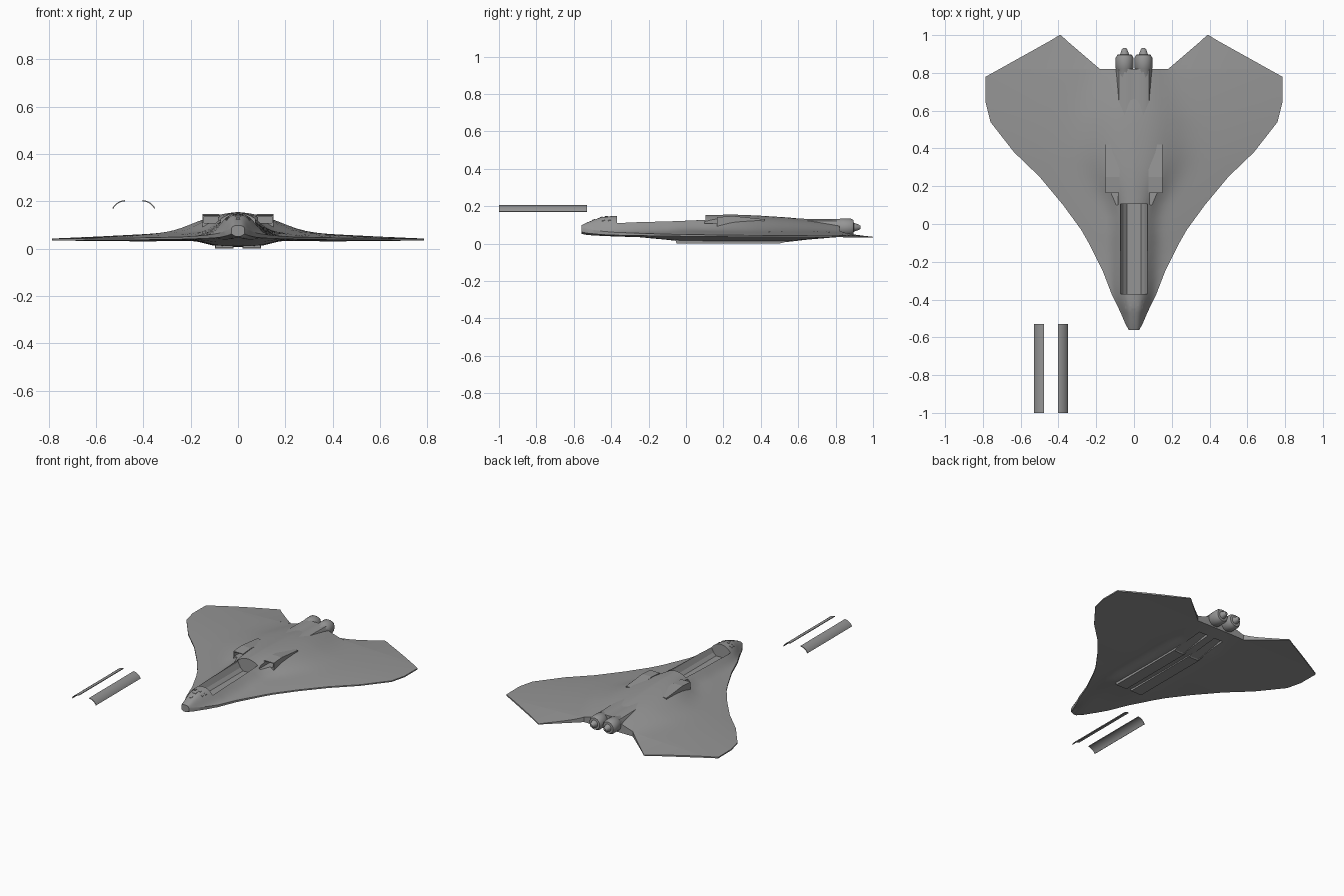
import bpy, bmesh, math
from mathutils import Vector

if "Cube" in bpy.data.objects:
    bpy.data.objects.remove(bpy.data.objects["Cube"])


def material(name, value):
    m = bpy.data.materials.new(name)
    m.use_nodes = True
    m.diffuse_color = (value, value, value, 1)
    m.node_tree.nodes["Principled BSDF"].inputs["Base Color"].default_value = (value, value, value, 1)
    return m


GREY = material("hull grey", 0.3)


def loft(name, rings, mirror=False, smooth=True):
    """Skin a list of equal-length closed rings and cap both ends."""
    bm = bmesh.new()
    rows = [[bm.verts.new(p) for p in ring] for ring in rings]
    n = len(rows[0])
    for a, b in zip(rows, rows[1:]):
        for i in range(n):
            j = (i + 1) % n
            bm.faces.new((a[i], a[j], b[j], b[i]))
    bm.faces.new(rows[0])
    bm.faces.new(rows[-1])
    bmesh.ops.recalc_face_normals(bm, faces=bm.faces)
    mesh = bpy.data.meshes.new(name)
    bm.to_mesh(mesh)
    bm.free()
    mesh.materials.append(GREY)
    ob = bpy.data.objects.new(name, mesh)
    bpy.context.collection.objects.link(ob)
    if mirror:
        ob.modifiers.new("mirror", 'MIRROR')
    if smooth:
        bpy.ops.object.select_all(action='DESELECT')
        ob.select_set(True)
        bpy.context.view_layer.objects.active = ob
        bpy.ops.object.shade_smooth_by_angle(angle=math.radians(32))
    return ob


def prism_x(name, profile, x0, x1, **kw):
    """Extrude a (y, z) profile sideways."""
    return loft(name, [[(x, y, z) for y, z in profile] for x in (x0, x1)], smooth=False, **kw)


def cut(target, cutter):
    mod = target.modifiers.new("cut", 'BOOLEAN')
    mod.operation = 'DIFFERENCE'
    mod.solver = 'EXACT'
    mod.object = cutter
    cutter.hide_render = True
    cutter.hide_set(True)


# Hull stations: y, half width, crown z, keel z, edge z, edge thickness, body radius
STATIONS = [
    (-.56, .028, .098, .052, .085, .022, .04),
    (-.53, .045, .112, .046, .078, .022, .045),
    (-.49, .062, .128, .043, .072, .02, .055),
    (-.45, .08, .142, .041, .066, .018, .07),
    (-.38, .115, .148, .038, .06, .015, .088),
    (-.25, .165, .15, .034, .055, .012, .095),
    (-.1, .24, .15, .02, .05, .01, .098),
    (-.03, .28, .15, .012, .049, .01, .1),
    (.1, .375, .152, .01, .047, .009, .105),
    (.25, .5, .155, .008, .045, .009, .18),
    (.38, .635, .15, .008, .044, .008, .22),
    (.54, .76, .14, .008, .043, .008, .22),
    (.64, .785, .13, .02, .043, .008, .2),
    (.78, .785, .112, .032, .042, .008, .16),
    (.82, .713, .106, .035, .041, .007, .15),
    (1.0, .39, .04, .031, .035, .004, .15)]


def station(y):
    for a, b in zip(STATIONS, STATIONS[1:]):
        if y <= b[0]:
            f = (y - a[0]) / (b[0] - a[0])
            return [p + (q - p) * f for p, q in zip(a, b)]
    return list(STATIONS[-1])


def span(y):
    return .785 if y > .7 else station(y)[1]


def top(x, y):
    _, _, crown, _, edge, _, radius = station(y)
    t = min(abs(x) / span(y), 1)
    rise = crown - edge
    wing = rise * .4 * min(1, max(0, y + .45) / .4)
    return edge + wing * (1 - t) + (rise - wing) * math.exp(-(abs(x) / radius) ** 3) * (1 - t ** 6)


def bottom(x, y):
    _, _, _, keel, edge, thick, _ = station(y)
    low = edge - thick
    return low - (low - keel) * math.exp(-(abs(x) / min(.15, .75 * span(y))) ** 4)


def section(y, xs):
    return [(x, y, top(x, y)) for x in xs] + [(x, y, bottom(x, y)) for x in reversed(xs)]


# Blended hull and wing
N = 20
spread = [math.copysign(abs(i / N) ** 1.4, i) for i in range(-N, N + 1)]
ys = []
for a, b in zip(STATIONS[:-2], STATIONS[1:-1]):
    ys += [a[0], (a[0] + b[0]) / 2]
ys.append(STATIONS[-2][0])
hull = loft("hull", [section(y, [u * station(y)[1] for u in spread]) for y in ys])

# Swept trailing points of the wing
tails = []
for k in range(7):
    f = min(k / 6, .985)
    x0, x1 = .18 + .21 * f, .713 - .323 * f
    tails.append(section(.82 + .18 * k / 6, [x0 + (x1 - x0) * i / 10 for i in range(11)]))
loft("wing_trailing_point", tails, mirror=True)

# Open cargo bay
bay = [(-.036, .062), (.036, .062), (.055, .08), (.072, .112), (.072, .2), (-.072, .2), (-.072, .112), (-.055, .08)]
cut(hull, loft("bay_cutter", [[(x, y, z) for x, z in bay] for y in (-.37, .105)], smooth=False))

# Shoulder intakes with open mouths
intake = prism_x("shoulder_intake", [(.165, .09), (.165, .141), (.25, .147), (.42, .13), (.42, .09)], .078, .15, mirror=True)
cut(intake, prism_x("intake_cutter", [(.1, .108), (.1, .136), (.24, .136), (.24, .108)], .084, .144, mirror=True))
cut(hull, prism_x("intake_hull_cutter", [(.1, .108), (.1, .2), (.165, .2), (.165, .136), (.24, .136), (.24, .108)],
                  .084, .144, mirror=True))

# Belly ducts with open mouths and ramped exits
duct = prism_x("belly_duct", [(-.06, .03), (-.05, 0), (.5, 0), (.62, .03)], .018, .098, mirror=True)
cut(duct, prism_x("duct_cutter", [(-.1, .005), (.02, .005), (.02, .025), (-.1, .025)], .024, .092, mirror=True))
exit_cutter = prism_x("exit_cutter", [(.47, -.02), (.5, .005), (.72, .045), (.75, -.02)], .026, .09, mirror=True)
cut(duct, exit_cutter)
cut(hull, exit_cutter)

# Engine deck and engines
deck = [(-.095, .06), (.095, .06), (.095, .095), (.08, .12), (.05, .13), (.02, .125),
        (-.02, .125), (-.05, .13), (-.08, .12), (-.095, .095)]
loft("engine_deck", [[(x, y, z + dz) for x, z in deck] for y, dz in ((.45, .005), (.82, 0))])
ENGINE = [(.75, .04), (.82, .044), (.825, .047), (.88, .047), (.896, .038), (.897, .024), (.925, .014), (.932, .008)]
circle = [(math.cos(k * math.tau / 24), math.sin(k * math.tau / 24)) for k in range(24)]
loft("engine", [[(.05 + r * c, y, .087 + r * s) for c, s in circle] for y, r in ENGINE], mirror=True)

# Cockpit windows as thin plates laid on the skin
for x, y, w in ((.047, -.41, .006), (.042, -.44, .006), (.018, -.425, .006), (0, -.455, .012), (0, -.495, .008)):
    quad = [(x - w, y - .008), (x + w, y - .008), (x + w, y + .008), (x - w, y + .008)]
    loft("cockpit_window", [[(px, py, top(px, py) + d) for px, py in quad] for d in (-.003, .003)],
         mirror=x > 0, smooth=False)

# Two detached bay doors
for name, mid, side in (("right_bay_door", -.475, -1), ("left_bay_door", -.405, 1)):
    arc = []
    for r, order in ((1, range(9)), (.93, range(8, -1, -1))):
        for k in order:
            a = math.radians(88 - 62 * k / 8)
            arc.append((mid + side * (.062 * r * math.cos(a)), .143 + .062 * r * math.sin(a)))
    loft(name, [[(x, y, z) for x, z in arc] for y in (-1, -.53)])
